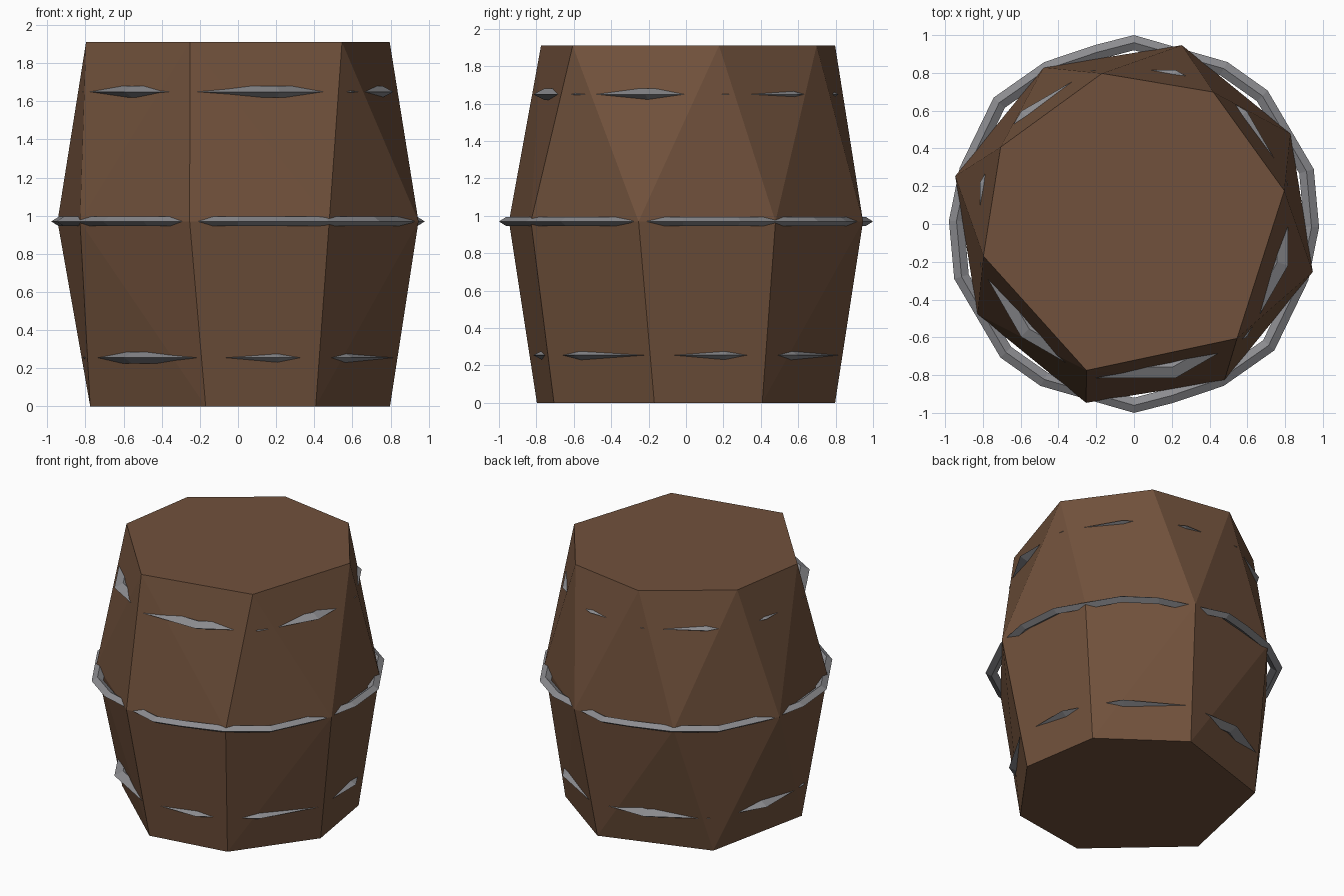
import bpy, bmesh
from math import radians, cos, sin

if "Cube" in bpy.data.objects:
    bpy.data.objects.remove(bpy.data.objects["Cube"])


def material(name, rgb):
    mat = bpy.data.materials.new(name)
    mat.use_nodes = True
    mat.diffuse_color = (*rgb, 1)
    mat.node_tree.nodes["Principled BSDF"].inputs["Base Color"].default_value = (*rgb, 1)
    return mat


def polar(angle, radius, z):
    return (radius * cos(radians(angle)), radius * sin(radians(angle)), z)


def finish(name, bm, mat):
    bmesh.ops.recalc_face_normals(bm, faces=bm.faces)
    mesh = bpy.data.meshes.new(name)
    bm.to_mesh(mesh)
    bm.free()
    mesh.materials.append(mat)
    obj = bpy.data.objects.new(name, mesh)
    bpy.context.collection.objects.link(obj)
    return obj


def hoop(name, ring, z, width, half_height, mat):
    """Thin faceted band with a diamond section, through (angle, outer radius) points."""
    bm = bmesh.new()
    loops = []
    for angle, r in ring:
        section = [(r, 0), (r - width / 2, half_height), (r - width, 0), (r - width / 2, -half_height)]
        loops.append([bm.verts.new(polar(angle, sr, z + sz)) for sr, sz in section])
    for a, b in zip(loops, loops[1:] + loops[:1]):
        for i in range(4):
            j = (i + 1) % 4
            bm.faces.new((a[i], a[j], b[j], b[i]))
    return finish(name, bm, mat)


brown = material("brown_wood", (0.165, 0.083, 0.045))
grey = material("grey_metal", (0.26, 0.26, 0.275))

# Barrel body: seven-sided ends around an eight-sided belly
bm = bmesh.new()
for angle in (12.5, 59, 102, 150, 192, 252, 312):
    bm.verts.new(polar(angle, 0.815, 1.91))
for angle in (30, 78, 138, 198, 258, 300, 348):
    bm.verts.new(polar(angle, 0.815, 0))
for k in range(8):
    bm.verts.new(polar(45 * k - 15, 0.957 if k % 2 else 0.98, 0.97))
bmesh.ops.convex_hull(bm, input=bm.verts)
bmesh.ops.dissolve_limit(bm, angle_limit=radians(1), verts=bm.verts, edges=bm.edges)
finish("barrel_body", bm, brown)

# Belly hoop: uneven half ring repeated on the opposite side
half = [(90, 1.0), (102, 0.97), (119, 0.98), (138, 1.0), (162, 0.97),
        (179, 0.98), (197, 0.995), (225, 1.0), (240, 0.99)]
belly = half + [(angle + 180, r) for angle, r in half]
hoop("middle_hoop", belly, 0.97, 0.08, 0.025, grey)

# End hoops, mostly sunk into the staves
for name, z in (("upper_hoop", 1.65), ("lower_hoop", 0.255)):
    hoop(name, [(15 + 30 * k, 0.845) for k in range(12)], z, 0.12, 0.03, grey)
